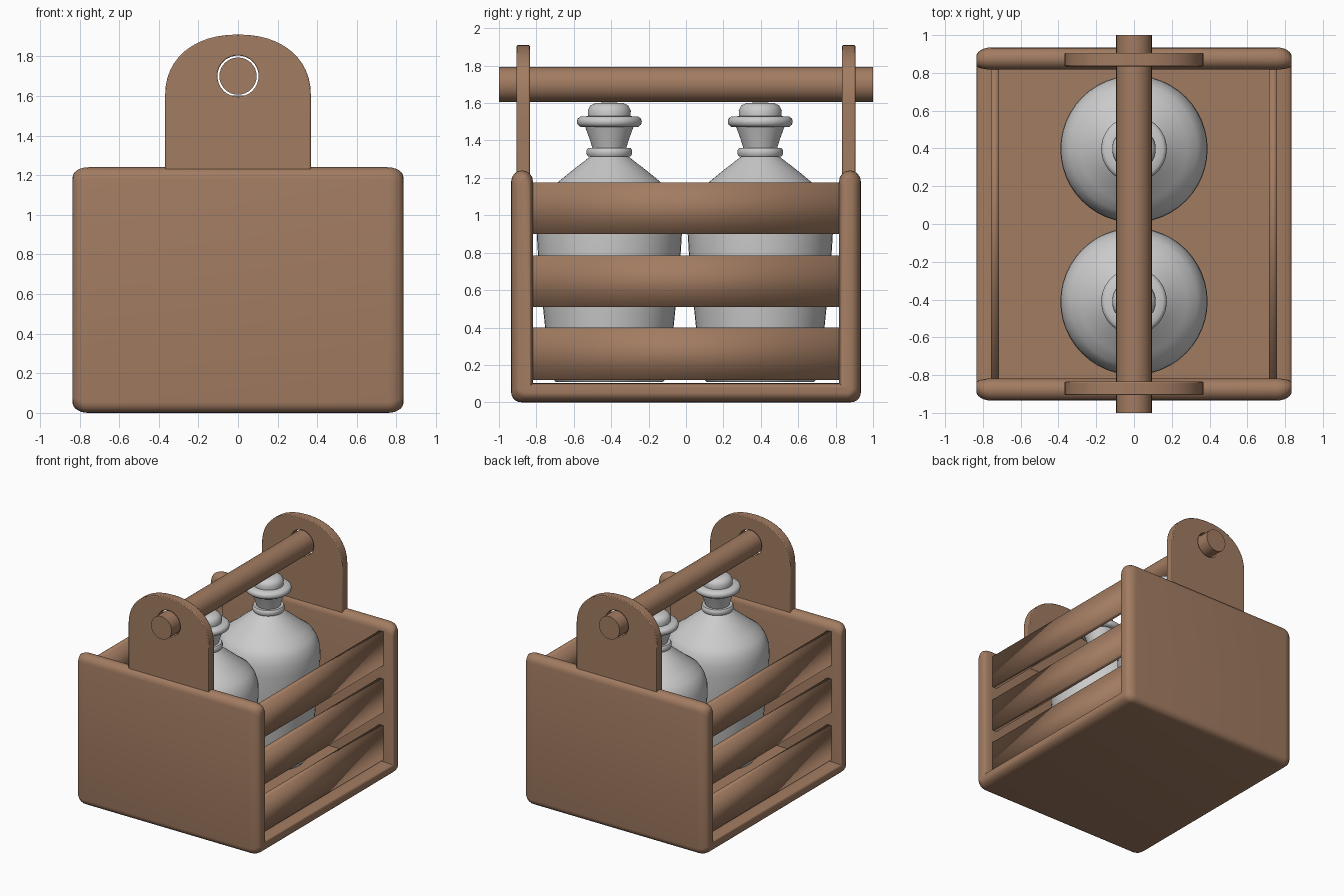
import bpy, bmesh, math

if "Cube" in bpy.data.objects:
    bpy.data.objects.remove(bpy.data.objects["Cube"])

wood = bpy.data.materials.new("wood")
wood.diffuse_color = (0.36, 0.20, 0.12, 1)
wood.use_nodes = True
wood.node_tree.nodes["Principled BSDF"].inputs["Base Color"].default_value = wood.diffuse_color


def finish(name, bm, mat=None, angle=40):
    bmesh.ops.recalc_face_normals(bm, faces=bm.faces)
    me = bpy.data.meshes.new(name)
    bm.to_mesh(me)
    bm.free()
    ob = bpy.data.objects.new(name, me)
    bpy.context.collection.objects.link(ob)
    if mat:
        me.materials.append(mat)
    bpy.ops.object.select_all(action='DESELECT')
    ob.select_set(True)
    bpy.context.view_layer.objects.active = ob
    bpy.ops.object.shade_smooth_by_angle(angle=math.radians(angle))
    return ob


def loft(sections):
    """Solid through a row of closed 3D profiles, capped at both ends."""
    bm = bmesh.new()
    rings = [[bm.verts.new(p) for p in s] for s in sections]
    for a, b in zip(rings, rings[1:]):
        for i in range(len(a)):
            bm.faces.new((a[i - 1], a[i], b[i], b[i - 1]))
    bm.faces.new(rings[0])
    bm.faces.new(rings[-1])
    return bm


# crate body: rounded U profile whose rim tapers towards the open sides
def u_profile(x, outer, inner):
    yo, yi, zf = 0.935 - outer, 0.818 + inner, 0.103 - inner
    r = 0.055 if outer < 0.03 else 0.03
    half = []
    for k in range(6):
        t = math.pi / 2 * (k / 5 - 1)
        half.append((yo - r + r * math.cos(t), outer + r + r * math.sin(t)))
    mid, w = (yo + yi) / 2, (yo - yi) / 2
    for k in range(9):
        t = math.pi * k / 8
        half.append((mid + w * math.cos(t), 1.18 - outer + 0.06 * math.sin(t)))
    half.append((yi, zf))
    return [(x, y, z) for y, z in half + [(-y, z) for y, z in reversed(half)]]


rim = []
for k in range(7):
    t = math.pi / 2 * k / 6
    c = 1 - math.cos(t)
    rim.append((0.755 + 0.08 * math.sin(t), 0.05 * c, 0.022 * c))
steps = [(-x, o, i) for x, o, i in reversed(rim)] + rim
finish("crate_body", loft([u_profile(*s) for s in steps]), wood)

# three thin, soft-shaded slats on each side
for sx, side in ((1, "right"), (-1, "left")):
    for i, (z0, z1) in enumerate(((0.12, 0.40), (0.51, 0.785), (0.90, 1.175))):
        prof = [(0.716, z0), (0.757, z0), (0.757, z1), (0.716, z1)]
        bm = loft([[(sx * x, y, z) for x, z in prof] for y in (-0.82, 0.82)])
        finish(f"{side}_slat_{i + 1}", bm, wood, 180)

# arched handle brackets with a round hole
ROD_Z = 1.70


def power(v, p=2 / 2.2):
    return math.copysign(abs(v) ** p, v)


arch = [(-0.368, 1.20), (0.368, 1.20)]
arch += [(0.368 * power(math.cos(t)), 1.6 + 0.31 * power(math.sin(t)))
         for t in (math.pi * k / 24 for k in range(25))]
hole = [(0.104 * math.cos(t), ROD_Z + 0.104 * math.sin(t))
        for t in (math.tau * k / 32 for k in range(32))]
for sy, side in ((-1, "front"), (1, "back")):
    bm = bmesh.new()
    loops = []
    for pts in (arch, hole):
        vs = [bm.verts.new((x, sy * 0.87 - 0.035, z)) for x, z in pts]
        loops += [bm.edges.new((vs[i - 1], vs[i])) for i in range(len(vs))]
    bmesh.ops.triangle_fill(bm, edges=loops, use_beauty=True)
    ext = bmesh.ops.extrude_face_region(bm, geom=bm.faces[:], use_keep_orig=True)
    bmesh.ops.translate(bm, vec=(0, 0.07, 0),
                        verts=[g for g in ext["geom"] if isinstance(g, bmesh.types.BMVert)])
    ob = finish(f"{side}_bracket", bm, wood)
    bev = ob.modifiers.new("soft_rim", 'BEVEL')
    bev.width, bev.segments = 0.006, 2
    bev.limit_method, bev.angle_limit = 'ANGLE', math.radians(60)

# round carrying rod
rod = [[(0.094 * math.cos(t), y, ROD_Z + 0.094 * math.sin(t))
        for t in (math.tau * k / 32 for k in range(32))] for y in (-1, 1)]
finish("handle_rod", loft(rod), wood)

# lathed bottles: shoulder, collar, flared neck, lip and stopper
bottle = [(0, 0.11), (0.285, 0.11), (0.297, 0.125), (0.34, 0.40), (0.375, 0.75),
          (0.386, 0.93), (0.383, 1.02), (0.365, 1.08), (0.335, 1.13), (0.28, 1.17),
          (0.20, 1.237), (0.10, 1.315), (0.113, 1.315), (0.120, 1.327), (0.120, 1.349),
          (0.112, 1.361), (0.09, 1.361), (0.105, 1.41), (0.128, 1.473), (0.153, 1.473),
          (0.168, 1.485), (0.172, 1.501), (0.168, 1.517), (0.153, 1.528), (0.112, 1.53),
          (0.114, 1.56), (0.100, 1.588), (0.070, 1.601), (0, 1.603)]
for cy, side in ((-0.41, "front"), (0.397, "back")):
    bm = bmesh.new()
    vs = [bm.verts.new((r * 1.01, cy, z)) for r, z in bottle]
    es = [bm.edges.new(p) for p in zip(vs, vs[1:])]
    bmesh.ops.spin(bm, geom=vs + es, cent=(0, cy, 0), axis=(0, 0, 1),
                   angle=math.tau, steps=48, use_duplicate=False)
    bmesh.ops.remove_doubles(bm, verts=bm.verts[:], dist=0.0005)
    finish(f"{side}_bottle", bm)
